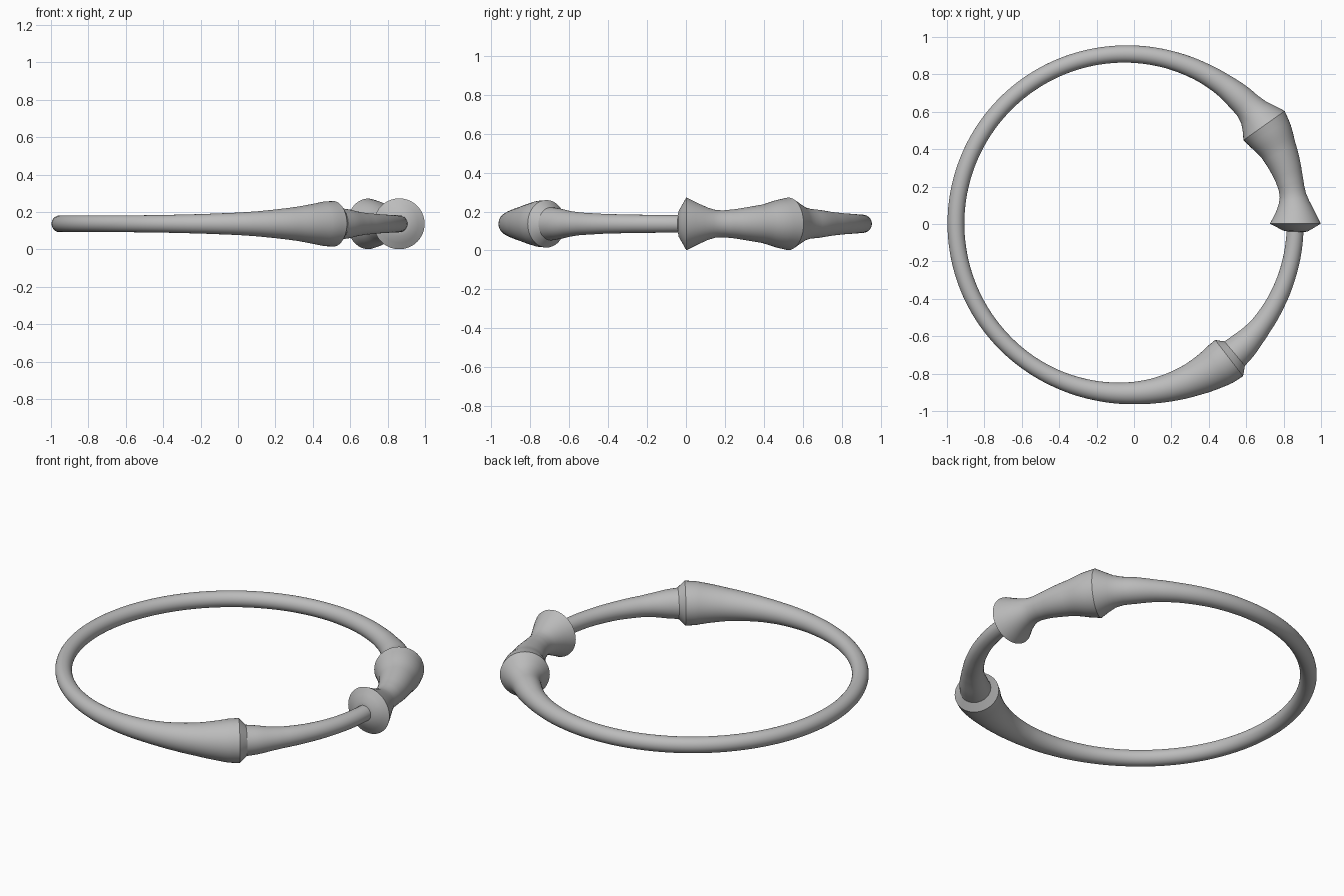
import bpy
import bmesh
from math import cos, sin, radians, pi

cube = bpy.data.objects.get("Cube")
if cube:
    bpy.data.objects.remove(cube)

CENTRE = (-0.045, 0.002, 0.137)
RING_R = 0.907
SIDES = 40

# Tube thickness around the ring: (angle in degrees, tube radius)
PROFILE = [
    (-125, 0.045), (-113, 0.047), (-99.5, 0.052), (-87, 0.060), (-80.5, 0.067),
    (-74, 0.077), (-67, 0.090), (-60, 0.108), (-56, 0.119),
    (-52.4, 0.122), (-50, 0.085), (-46, 0.078), (-41.5, 0.066), (-37, 0.058),
    (-28, 0.051), (-18, 0.047), (-2.7, 0.045),
    (-2.5, 0.066), (0, 0.136), (4, 0.104), (7, 0.083), (9.5, 0.071), (12, 0.069),
    (16, 0.075), (20, 0.085), (26, 0.100), (31, 0.122),
    (35.3, 0.135), (38.2, 0.110), (41, 0.088), (44, 0.077), (48.5, 0.072),
    (55, 0.061), (63, 0.054), (75, 0.049), (90, 0.046), (105, 0.045), (235, 0.045),
]


def stations(profile, step=1.5):
    """Fill the spans between key points with evenly spaced sections."""
    for (a0, r0), (a1, r1) in zip(profile, profile[1:]):
        count = max(1, round((a1 - a0) / step))
        for i in range(count):
            t = i / count
            yield radians(a0 + (a1 - a0) * t), r0 + (r1 - r0) * t


def swept_ring(name, profile):
    """Sweep a circle of varying radius around a closed ring."""
    bm = bmesh.new()
    loops = []
    for angle, radius in stations(profile):
        loop = []
        for k in range(SIDES):
            turn = 2 * pi * k / SIDES
            reach = RING_R + radius * cos(turn)
            loop.append(bm.verts.new((reach * cos(angle), reach * sin(angle),
                                      radius * sin(turn))))
        loops.append(loop)
    for i, a in enumerate(loops):
        b = loops[(i + 1) % len(loops)]
        for k in range(SIDES):
            n = (k + 1) % SIDES
            bm.faces.new((a[k], b[k], b[n], a[n]))
    bmesh.ops.recalc_face_normals(bm, faces=bm.faces)
    mesh = bpy.data.meshes.new(name)
    bm.to_mesh(mesh)
    bm.free()
    obj = bpy.data.objects.new(name, mesh)
    bpy.context.collection.objects.link(obj)
    return obj


# Plain grey material
grey = bpy.data.materials.new("grey_metal")
grey.use_nodes = True
colour = (0.5, 0.5, 0.5, 1)
grey.diffuse_color = colour
bsdf = next(n for n in grey.node_tree.nodes if n.type == "BSDF_PRINCIPLED")
bsdf.inputs["Base Color"].default_value = colour

# Bangle with three flared collars
bangle = swept_ring("bangle", PROFILE)
bangle.location = CENTRE
bangle.data.materials.append(grey)

bpy.ops.object.select_all(action="DESELECT")
bangle.select_set(True)
bpy.context.view_layer.objects.active = bangle
bpy.ops.object.shade_smooth_by_angle(angle=radians(32))
